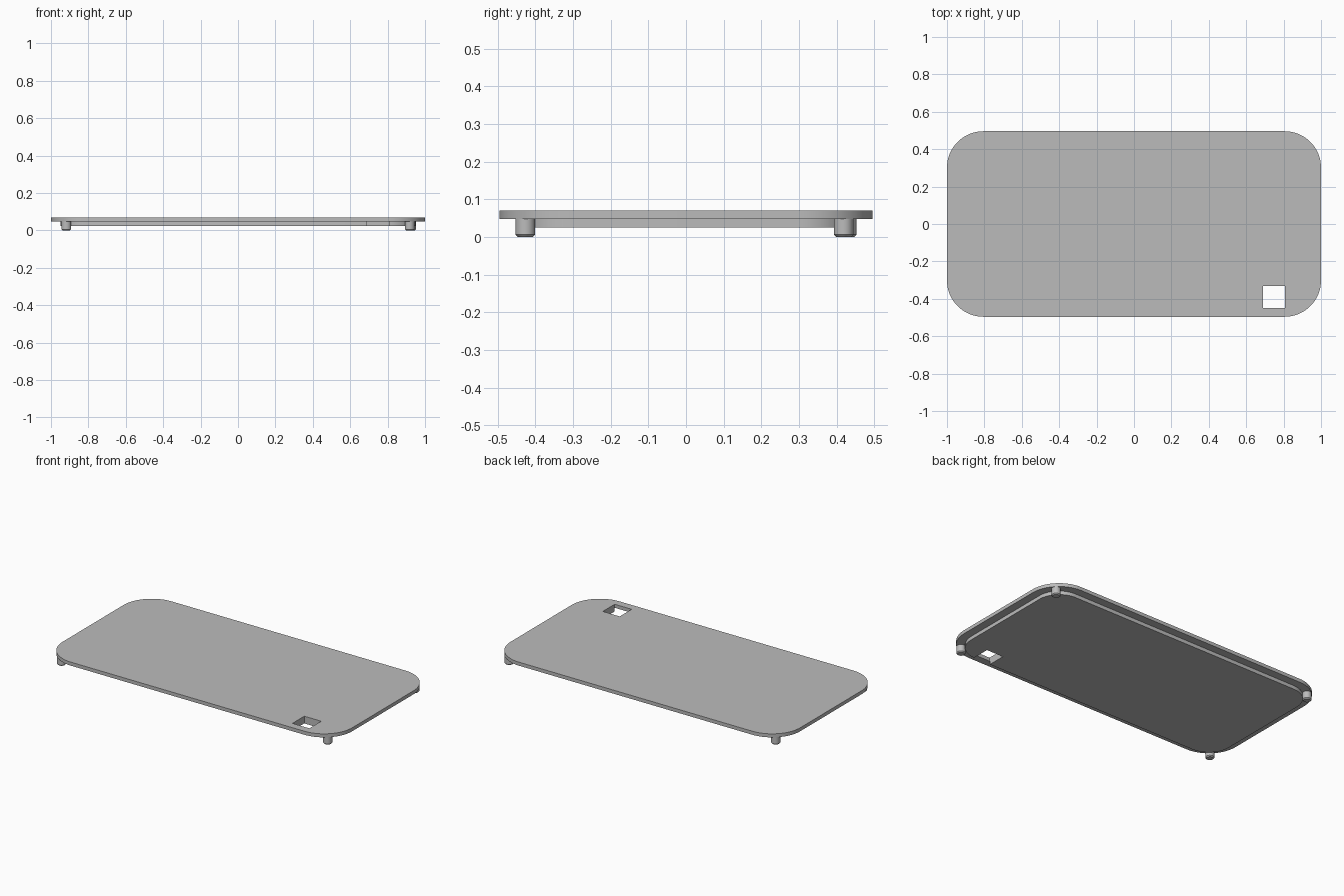
import bpy
import bmesh
from math import pi, cos, sin, radians
from mathutils import Matrix

default = bpy.data.objects.get("Cube")
if default:
    bpy.data.objects.remove(default, do_unlink=True)

grey = bpy.data.materials.new("plain_grey")
grey.use_nodes = True
colour = (0.5, 0.5, 0.5, 1)
grey.diffuse_color = colour
grey.node_tree.nodes["Principled BSDF"].inputs["Base Color"].default_value = colour


def add_object(name, bm):
    bmesh.ops.recalc_face_normals(bm, faces=bm.faces)
    mesh = bpy.data.meshes.new(name)
    bm.to_mesh(mesh)
    bm.free()
    mesh.materials.append(grey)
    obj = bpy.data.objects.new(name, mesh)
    bpy.context.collection.objects.link(obj)
    return obj


def activate(obj):
    bpy.ops.object.select_all(action='DESELECT')
    obj.select_set(True)
    bpy.context.view_layer.objects.active = obj


def rounded_slab(name, half_x, half_y, radius, bottom, top, steps=16):
    bm = bmesh.new()
    ring = []
    for quarter, (sx, sy) in enumerate(((1, 1), (-1, 1), (-1, -1), (1, -1))):
        for i in range(steps + 1):
            a = (quarter + i / steps) * pi / 2
            ring.append(bm.verts.new((sx * (half_x - radius) + radius * cos(a),
                                      sy * (half_y - radius) + radius * sin(a), bottom)))
    base = bm.faces.new(ring)
    moved = bmesh.ops.extrude_face_region(bm, geom=[base], use_keep_orig=True)["geom"]
    verts = [v for v in moved if isinstance(v, bmesh.types.BMVert)]
    bmesh.ops.translate(bm, verts=verts, vec=(0, 0, top - bottom))
    return add_object(name, bm)


def peg(name, x, y, radius=0.026, height=0.05, chamfer=0.006):
    bm = bmesh.new()
    bmesh.ops.create_cone(bm, cap_ends=True, segments=32, radius1=radius, radius2=radius,
                          depth=height, matrix=Matrix.Translation((x, y, height / 2)))
    rim = [e for e in bm.edges if all(v.co.z < height / 2 for v in e.verts)]
    bmesh.ops.bevel(bm, geom=rim, offset=chamfer, segments=1, affect='EDGES')
    return add_object(name, bm)


# Lid plate and the smaller step beneath it
plate = rounded_slab("lid_plate", 1.0, 0.496, 0.195, 0.048, 0.07)
step = rounded_slab("lower_step", 0.949, 0.445, 0.144, 0.025, 0.048)

# Square hole through both
bm = bmesh.new()
bmesh.ops.create_cube(bm, size=1, matrix=Matrix.Translation((0.748, -0.39, 0.05))
                      @ Matrix.Diagonal((0.117, 0.117, 0.2, 1)))
cutter = add_object("hole_cutter", bm)
cutter.hide_render = True
for slab in (plate, step):
    cut = slab.modifiers.new("square_hole", 'BOOLEAN')
    cut.operation = 'DIFFERENCE'
    cut.solver = 'EXACT'
    cut.object = cutter
    activate(slab)
    bpy.ops.object.modifier_apply(modifier=cut.name)
bpy.data.objects.remove(cutter, do_unlink=True)

# Locating pegs at the corners, one slightly offset
pegs = [
    peg("front_left_peg", 0.918, -0.427),
    peg("front_right_peg", -0.918, -0.427),
    peg("back_right_peg", -0.918, 0.427),
    peg("back_left_peg", 0.926, 0.419),
]

for obj in [plate, step] + pegs:
    activate(obj)
    bpy.ops.object.shade_smooth_by_angle(angle=radians(30))
